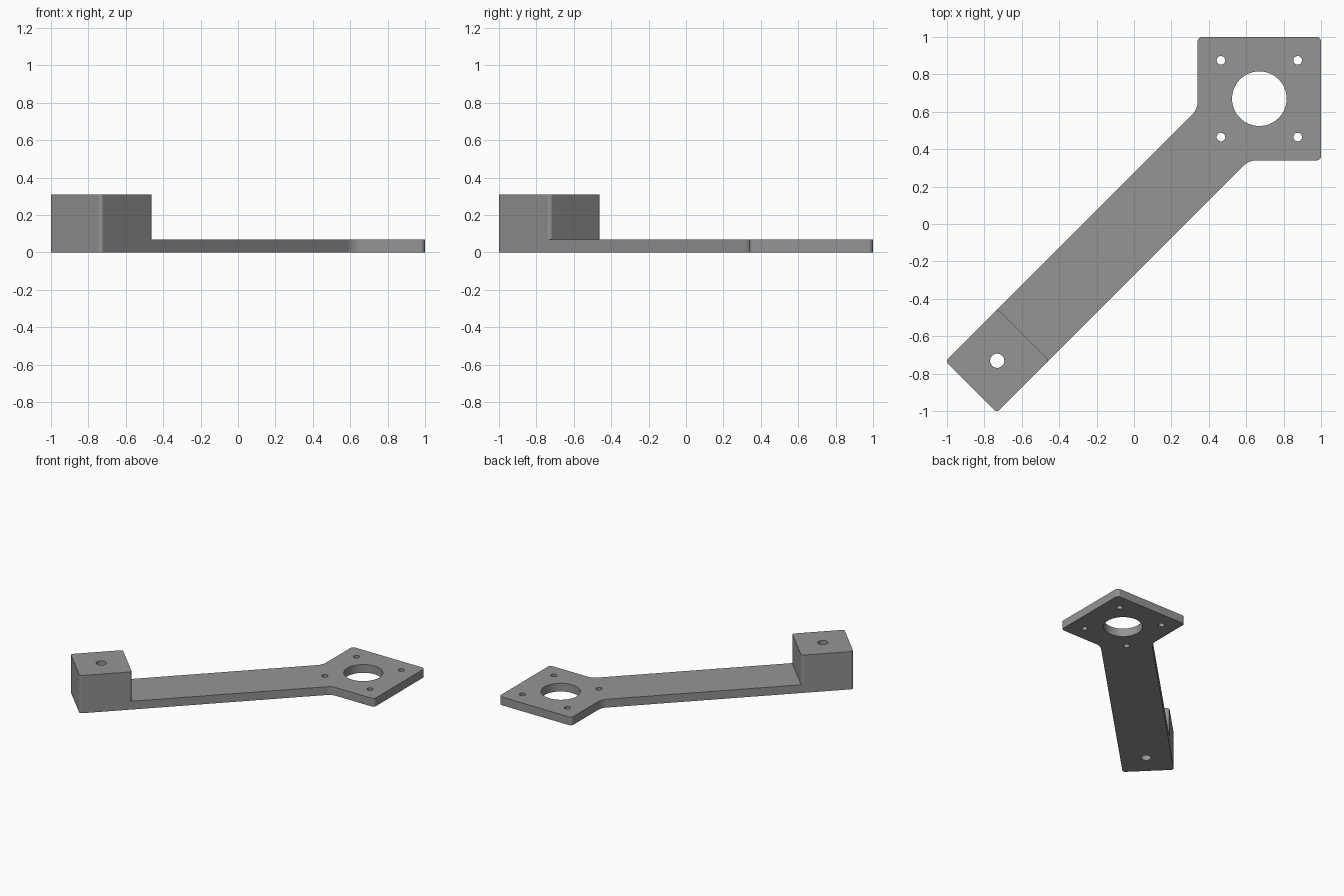
import bpy, bmesh, math
from mathutils import Vector

if "Cube" in bpy.data.objects:
    bpy.data.objects.remove(bpy.data.objects["Cube"])

PLATE_H, BLOCK_H = 0.068, 0.31
D = 0.274                    # arm edges lie on y = x +/- D
C1, C2 = -1.742, -1.183      # block ends lie on x + y = C1 and C2
LO, HI, MID = 0.34, 1.0, 0.67  # square mounting pad

grey = bpy.data.materials.new("grey")
grey.diffuse_color = (0.3, 0.3, 0.3, 1)
grey.use_nodes = True
grey.node_tree.nodes["Principled BSDF"].inputs["Base Color"].default_value = grey.diffuse_color


def rounded(points, steps=8):
    """Fillet each (x, y, radius) corner of a closed outline."""
    out = []
    for i, (x, y, r) in enumerate(points):
        p = Vector((x, y))
        a = (Vector(points[i - 1][:2]) - p).normalized()
        b = (Vector(points[(i + 1) % len(points)][:2]) - p).normalized()
        if r == 0:
            out.append(p)
            continue
        half = a.angle(b) / 2
        centre = p + (a + b).normalized() * r / math.sin(half)
        t = r / math.tan(half)
        u, v = p + a * t - centre, p + b * t - centre
        sweep = u.angle(v)
        for k in range(steps + 1):
            f = k / steps
            out.append(centre + (u * math.sin((1 - f) * sweep)
                                 + v * math.sin(f * sweep)) / math.sin(sweep))
    return out


def prism(name, outline, z0, z1):
    bm = bmesh.new()
    face = bm.faces.new([bm.verts.new((p[0], p[1], z0)) for p in outline])
    top = bmesh.ops.extrude_face_region(bm, geom=[face])["geom"]
    bmesh.ops.translate(bm, vec=(0, 0, z1 - z0),
                        verts=[v for v in top if isinstance(v, bmesh.types.BMVert)])
    bmesh.ops.recalc_face_normals(bm, faces=bm.faces)
    me = bpy.data.meshes.new(name)
    bm.to_mesh(me)
    bm.free()
    me.materials.append(grey)
    ob = bpy.data.objects.new(name, me)
    bpy.context.collection.objects.link(ob)
    return ob


def combine(target, other, operation):
    mod = target.modifiers.new("combine", 'BOOLEAN')
    mod.operation, mod.solver, mod.object = operation, 'EXACT', other
    bpy.context.view_layer.objects.active = target
    bpy.ops.object.modifier_apply(modifier=mod.name)
    bpy.data.objects.remove(other)


def drill(target, x, y, r, n):
    circle = [(x + r * math.cos(math.tau * k / n), y + r * math.sin(math.tau * k / n))
              for k in range(n)]
    combine(target, prism("drill", circle, -0.1, 0.5), 'DIFFERENCE')


def corner(c, side, r):
    """Corner where the line x + y = c meets one arm edge."""
    return ((c - side * D) / 2, (c + side * D) / 2, r)


# Arm and mounting pad in one flat outline
bracket = prism("bracket", rounded([
    corner(C1, 1, 0.02), corner(C1, -1, 0.02),
    (LO + D, LO, 0.1), (HI, LO, 0.025), (HI, HI, 0.025), (LO, HI, 0.025),
    (LO, LO + D, 0.1)]), 0, PLATE_H)

# Raised end block
block = prism("end_block", rounded([
    corner(C1, 1, 0.02), corner(C1, -1, 0.02),
    corner(C2, -1, 0.02), corner(C2, 1, 0.02)]), PLATE_H, BLOCK_H)
combine(bracket, block, 'UNION')

# Centre opening, four screw holes and the block's bore
drill(bracket, MID, MID, 0.146, 64)
for sx in (-1, 1):
    for sy in (-1, 1):
        drill(bracket, MID + sx * 0.205, MID + sy * 0.205, 0.023, 32)
drill(bracket, (C1 + C2) / 4, (C1 + C2) / 4, 0.038, 32)

bracket.select_set(True)
bpy.context.view_layer.objects.active = bracket
bpy.ops.object.shade_smooth_by_angle(angle=math.radians(30))
bracket.modifiers.new("even_shading", 'WEIGHTED_NORMAL').keep_sharp = True
